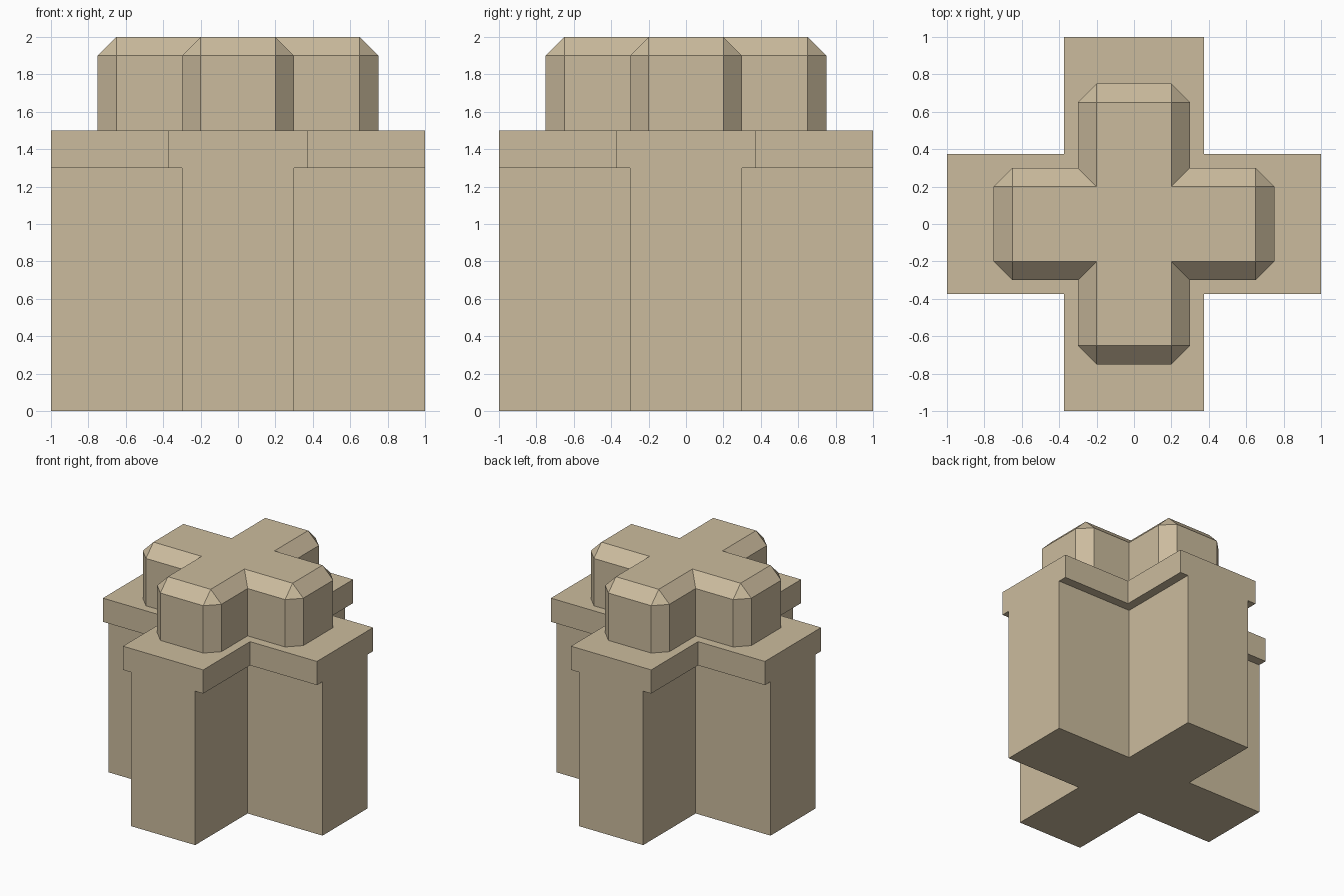
import bpy, bmesh

if "Cube" in bpy.data.objects:
    bpy.data.objects.remove(bpy.data.objects["Cube"])


def cross(half, reach, z, cut=0.0):
    """Plus-shaped ring, counter-clockwise, with optional cut arm corners."""
    arm = [(half, -half), (reach - cut, -half), (reach, cut - half),
           (reach, half - cut), (reach - cut, half)]
    pts = []
    for _ in range(4):
        pts += [(x, y, z) for x, y in arm]
        arm = [(-y, x) for x, y in arm]
    return pts


def loft(name, rings, cap_bottom=False, cap_top=False):
    """Skin a stack of rings into a flat-shaded object."""
    bm = bmesh.new()
    loops = [[bm.verts.new(p) for p in ring] for ring in rings]
    n = len(loops[0])
    for a, b in zip(loops, loops[1:]):
        for i in range(n):
            j = (i + 1) % n
            bm.faces.new((a[i], a[j], b[j], b[i]))
    if cap_bottom:
        bm.faces.new(loops[0][::-1])
    if cap_top:
        bm.faces.new(loops[-1])
    # Weld corners that are not cut and drop collapsed faces
    bmesh.ops.remove_doubles(bm, verts=bm.verts[:], dist=1e-4)
    flat = [f for f in bm.faces if f.calc_area() < 1e-6]
    bmesh.ops.delete(bm, geom=flat, context='FACES')
    mesh = bpy.data.meshes.new(name)
    bm.to_mesh(mesh)
    bm.free()
    obj = bpy.data.objects.new(name, mesh)
    bpy.context.collection.objects.link(obj)
    mat = bpy.data.materials.get("sandstone") or bpy.data.materials.new("sandstone")
    mat.diffuse_color = (0.60, 0.50, 0.34, 1)
    mat.use_nodes = True
    mat.node_tree.nodes["Principled BSDF"].inputs["Base Color"].default_value = mat.diffuse_color
    mesh.materials.append(mat)
    return obj


# Tall cross-shaped post
loft("post", [cross(0.3, 1, 0), cross(0.3, 1, 1.3)], cap_bottom=True)

# Wider slab: underside lip, edge, and top surface around the cap
loft("slab", [cross(0.3, 1, 1.3), cross(0.375, 1, 1.3),
              cross(0.375, 1, 1.5), cross(0.3, 0.75, 1.5, 0.1)])

# Bevelled cross-shaped cap
loft("cap", [cross(0.3, 0.75, 1.5, 0.1), cross(0.3, 0.75, 1.9, 0.1),
             cross(0.2, 0.65, 2)], cap_top=True)
